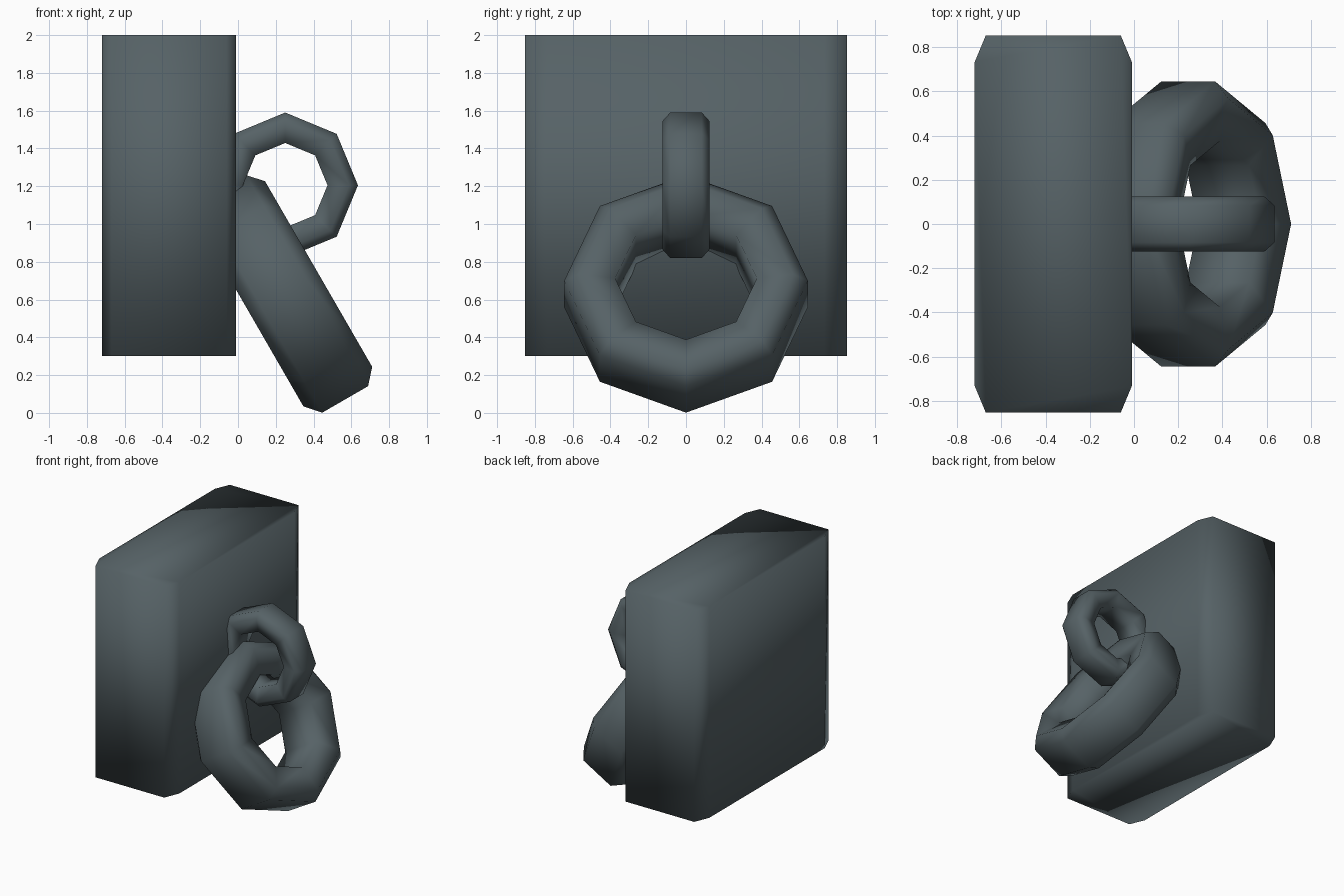
import bpy, bmesh, math
from mathutils import Vector

if "Cube" in bpy.data.objects:
    bpy.data.objects.remove(bpy.data.objects["Cube"])

slate = bpy.data.materials.new("dark slate iron")
slate.diffuse_color = (0.093, 0.122, 0.133, 1)
slate.use_nodes = True
slate.node_tree.nodes["Principled BSDF"].inputs["Base Color"].default_value = slate.diffuse_color


def finish(name, bm):
    bmesh.ops.recalc_face_normals(bm, faces=bm.faces)
    for f in bm.faces:
        f.smooth = True
    mesh = bpy.data.meshes.new(name)
    bm.to_mesh(mesh)
    bm.free()
    mesh.materials.append(slate)
    obj = bpy.data.objects.new(name, mesh)
    bpy.context.collection.objects.link(obj)
    return obj


def ring(name, centre, u, axis, size, sides=8):
    """Eight-sided ring with a six-sided section: (radius, offset along axis)."""
    section = [(0.645, -0.14), (0.645, 0.14), (0.567, 0.21),
               (0.375, 0.165), (0.375, -0.165), (0.567, -0.21)]
    centre, u, axis = Vector(centre), Vector(u).normalized(), Vector(axis).normalized()
    v = axis.cross(u)
    bm = bmesh.new()
    loops = []
    for i in range(sides):
        a = 2 * math.pi * i / sides
        out = u * math.cos(a) + v * math.sin(a)
        loops.append([bm.verts.new(centre + (out * r + axis * w) * size) for r, w in section])
    n = len(section)
    for i in range(sides):
        p, q = loops[i], loops[(i + 1) % sides]
        for j in range(n):
            k = (j + 1) % n
            bm.faces.new((p[j], p[k], q[k], q[j]))
    return finish(name, bm)


# Wall block: chamfered rectangle extruded upwards
x0, x1, y, cx, cy = -0.72, -0.01, 0.853, 0.05, 0.12
outline = [(x0, -y + cy), (x0 + cx, -y), (x1 - cx, -y), (x1, -y + cy),
           (x1, y - cy), (x1 - cx, y), (x0 + cx, y), (x0, y - cy)]
bm = bmesh.new()
base = bm.faces.new([bm.verts.new((px, py, 0.30)) for px, py in outline])
top = bmesh.ops.extrude_face_region(bm, geom=[base], use_keep_orig=True)
bmesh.ops.translate(bm, vec=(0, 0, 1.70),
                    verts=[g for g in top["geom"] if isinstance(g, bmesh.types.BMVert)])
finish("wall_block", bm)

# Fixed upright ring, half sunk into the block
ring("mounting_ring", (0.25, 0, 1.205), (1, 0, 0), (0, 1, 0), 0.597)

# Hanging ring, tilted 30 degrees away from the block
t = math.radians(30)
ring("hanging_ring", (0.245, 0, 0.63), (math.sin(t), 0, -math.cos(t)),
     (math.cos(t), 0, math.sin(t)), 1.0)
